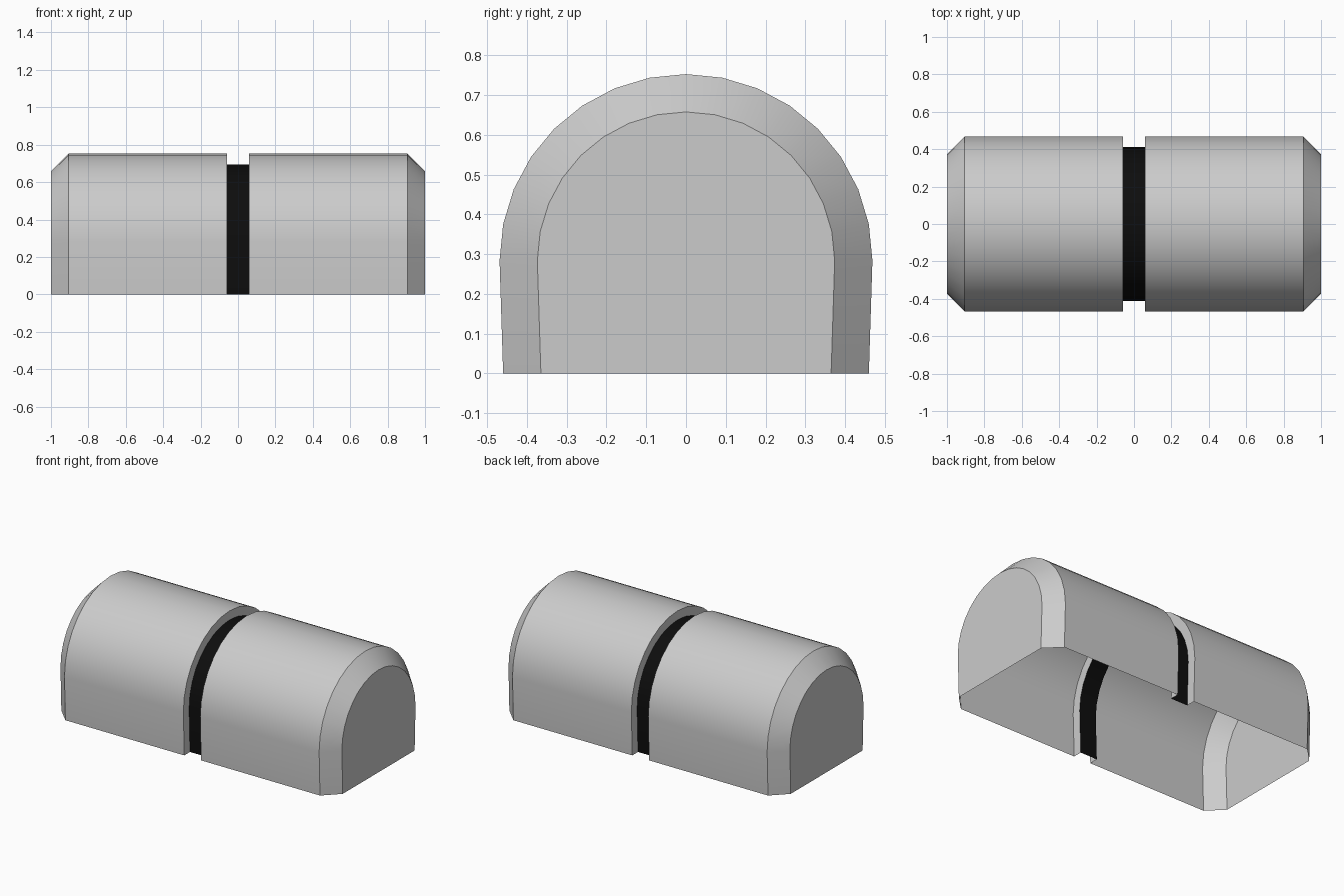
import bpy
import bmesh
from math import sin, cos, pi

CENTRE_Z = 0.284   # height of the arch centre
STEPS = 16         # segments over the half circle

if "Cube" in bpy.data.objects:
    bpy.data.objects.remove(bpy.data.objects["Cube"], do_unlink=True)


def make_material(name, rgb):
    mat = bpy.data.materials.new(name)
    mat.use_nodes = True
    mat.diffuse_color = (*rgb, 1)
    mat.node_tree.nodes["Principled BSDF"].inputs["Base Color"].default_value = (*rgb, 1)
    return mat


def arch(radius):
    """Open arch profile: slightly tapered legs and a half circle on top."""
    foot = radius - 0.009
    curve = [(radius * cos(pi * i / STEPS), CENTRE_Z + radius * sin(pi * i / STEPS))
             for i in range(STEPS + 1)]
    return [(foot, 0)] + curve + [(-foot, 0)]


def loft(name, stations, mat, cap_end=False):
    """Skin arches placed along x, leaving the underside open."""
    bm = bmesh.new()
    rings = [[bm.verts.new((x, y, z)) for y, z in arch(r)] for x, r in stations]
    for a, b in zip(rings, rings[1:]):
        for i in range(len(a) - 1):
            bm.faces.new((a[i], a[i + 1], b[i + 1], b[i]))
    if cap_end:
        bm.faces.new(rings[-1])
    # Face the skin outward
    bm.normal_update()
    top = max(bm.faces, key=lambda f: f.calc_center_median().z)
    if top.normal.z < 0:
        bmesh.ops.reverse_faces(bm, faces=bm.faces[:])
    mesh = bpy.data.meshes.new(name)
    bm.to_mesh(mesh)
    bm.free()
    mesh.materials.append(mat)
    obj = bpy.data.objects.new(name, mesh)
    bpy.context.collection.objects.link(obj)
    bpy.ops.object.select_all(action="DESELECT")
    obj.select_set(True)
    bpy.context.view_layer.objects.active = obj
    bpy.ops.object.shade_smooth_by_angle(angle=pi / 6)
    return obj


grey = make_material("light grey", (0.6, 0.6, 0.6))
black = make_material("black", (0.004, 0.004, 0.004))

# Two shell halves: groove wall, barrel, chamfer and flat end
for side, label in ((1, "left"), (-1, "right")):
    half = [(0.06, 0.411), (0.06, 0.469), (0.905, 0.469), (1.0, 0.374)]
    loft(label + "_shell", [(side * x, r) for x, r in half], grey, cap_end=True)

# Dark band at the bottom of the groove
loft("groove_band", [(-0.06, 0.411), (0.06, 0.411)], black)
